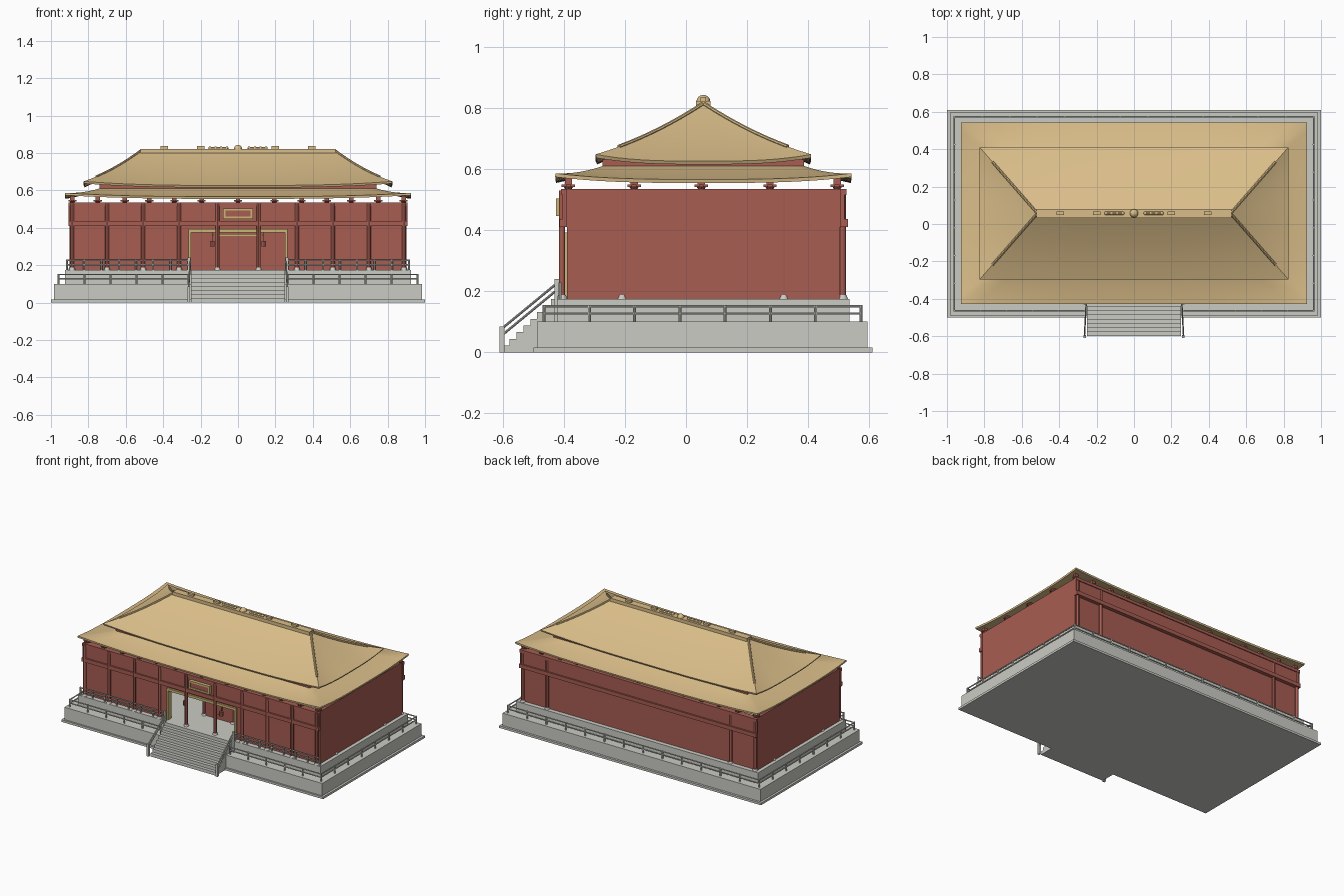
import bpy, bmesh, math
from mathutils import Vector, Matrix

if "Cube" in bpy.data.objects:
    bpy.data.objects.remove(bpy.data.objects["Cube"], do_unlink=True)


def material(name, r, g, b):
    m = bpy.data.materials.new(name)
    m.use_nodes = True
    m.diffuse_color = (r, g, b, 1)
    m.node_tree.nodes["Principled BSDF"].inputs["Base Color"].default_value = (r, g, b, 1)
    return m


STONE = material("pale stone", .60, .60, .56)
RED = material("wall red", .39, .11, .085)
TILE = material("roof tile", .70, .51, .25)
GOLD = material("gold trim", .60, .46, .18)


class Part:
    """Collects boxes, rods and balls into one named object."""

    def __init__(self, name, mat):
        self.name, self.mat, self.bm = name, mat, bmesh.new()

    def box(self, x0, x1, y0, y1, z0, z1):
        size = Matrix.Diagonal((x1 - x0, y1 - y0, z1 - z0, 1))
        mid = Matrix.Translation(((x0 + x1) / 2, (y0 + y1) / 2, (z0 + z1) / 2))
        bmesh.ops.create_cube(self.bm, size=1, matrix=mid @ size)
        return self

    def rod(self, p, q, r, r2=None, sides=10):
        p, q = Vector(p), Vector(q)
        d = q - p
        turn = d.to_track_quat('Z', 'Y').to_matrix().to_4x4()
        bmesh.ops.create_cone(self.bm, cap_ends=True, segments=sides, radius1=r,
                              radius2=r if r2 is None else r2, depth=d.length,
                              matrix=Matrix.Translation((p + q) / 2) @ turn)
        return self

    def ball(self, p, r):
        bmesh.ops.create_uvsphere(self.bm, u_segments=14, v_segments=8, radius=r,
                                  matrix=Matrix.Translation(p))
        return self

    def done(self, solid=0):
        mesh = bpy.data.meshes.new(self.name)
        self.bm.to_mesh(mesh)
        self.bm.free()
        mesh.materials.append(self.mat)
        ob = bpy.data.objects.new(self.name, mesh)
        bpy.context.collection.objects.link(ob)
        bpy.ops.object.select_all(action='DESELECT')
        ob.select_set(True)
        bpy.context.view_layer.objects.active = ob
        if solid:
            mod = ob.modifiers.new("thickness", 'SOLIDIFY')
            mod.thickness, mod.offset = solid, -1
            bpy.ops.object.modifier_apply(modifier=mod.name)
        bpy.ops.object.shade_smooth_by_angle(angle=math.radians(30))
        return ob


# Stepped stone platform
Part("platform_plinth", STONE).box(-1, 1, -.5, .61, 0, .015).done()
Part("platform_lower", STONE).box(-.985, .985, -.488, .595, .015, .10).done()
Part("platform_upper", STONE).box(-.925, .925, -.422, .535, .10, .175).done()

# Front stairs
stairs = Part("front_stairs", STONE)
steps = 8
for i in range(steps):
    stairs.box(-.25, .25, -.60 + i * .0225, -.41, i * .175 / steps, (i + 1) * .175 / steps)
stairs.done()

stair_rail = Part("stair_railings", STONE)
for s in (-1, 1):
    stair_rail.box(s * .263 - .007, s * .263 + .007, -.61, -.594, 0, .085)
    stair_rail.box(s * .262 - .007, s * .262 + .007, -.43, -.416, .10, .24)
    for z in (0, -.022):
        stair_rail.rod((s * .265, -.60, .08 + z), (s * .256, -.43, .22 + z), .004)
stair_rail.done()


# Balustrades
def railing(part, a, b, z, count):
    a, b = Vector(a), Vector(b)
    for h in (.027, .05):
        up = Vector((0, 0, z + h))
        part.rod(a + up, b + up, .004, sides=8)
    for i in range(count + 1):
        p = a.lerp(b, i / count)
        part.rod(p + Vector((0, 0, z)), p + Vector((0, 0, z + .054)), .005, sides=8)


outer = Part("terrace_railing", STONE)
inner = Part("veranda_railing", STONE)
for s in (-1, 1):
    railing(outer, (s * .96, -.465, 0), (s * .96, .573, 0), .10, 7)
    railing(outer, (s * .265, -.465, 0), (s * .96, -.465, 0), .10, 5)
    railing(inner, (s * .268, -.412, 0), (s * .915, -.412, 0), .175, 7)
railing(outer, (-.96, .573, 0), (.96, .573, 0), .10, 13)
outer.done()
inner.done()

# Walls, open in the middle of the front
walls = Part("hall_walls", RED)
for s in (-1, 1):
    walls.box(min(s * .875, s * .9), max(s * .875, s * .9), -.39, .505, .175, .535)
    walls.box(min(s * .265, s * .875), max(s * .265, s * .875), -.39, -.37, .175, .535)
walls.box(-.265, .265, -.39, -.37, .39, .535)
walls.box(-.875, .875, .485, .505, .175, .535)
walls.done()

# Lintel boards across the front and back
lintel = Part("lintel_boards", RED)
for y, s in ((-.39, -1), (.505, 1)):
    for depth, z0, z1 in ((.025, .41, .437), (.014, .437, .515), (.02, .515, .535)):
        lintel.box(-.905, .905, min(y, y + s * depth), max(y, y + s * depth), z0, z1)
lintel.done()

# Columns on stone bases
columns = Part("columns", RED)
bases = Part("column_bases", STONE)
places = []
for s in (-1, 1):
    places += [(s * x, -.406) for x in (.11, .315, .507, .70, .887)]
    places += [(s * x, .513) for x in (.70, .887)]
    places += [(s * .89, -.21), (s * .89, .32), (s * .11, -.21)]
for x, y in places:
    top = .36 if abs(x) < .2 and y > -.3 else .53
    columns.rod((x, y, .175), (x, y, top), .0105, sides=12)
    bases.rod((x, y, .175), (x, y, .187), .017, .013, sides=12)
columns.done()
bases.done()

# Entrance frame, inner screen, lanterns
frame = Part("entrance_frame", GOLD)
for s in (-1, 1):
    frame.box(s * .258 - .007, s * .258 + .007, -.403, -.368, .175, .39)
frame.box(-.265, .265, -.403, -.368, .375, .392)
frame.box(-.13, .13, -.22, -.20, .355, .366)
frame.done()
Part("inner_screen", RED).box(-.12, .12, -.212, -.204, .175, .355).done()
panel = Part("screen_panel", RED)
panel.box(-.03, .03, -.22, -.212, .21, .315).done()
lanterns = Part("lanterns", RED)
for s in (-1, 1):
    lanterns.rod((s * .138, -.38, .30), (s * .138, -.38, .33), .013, sides=12)
    lanterns.rod((s * .138, -.38, .33), (s * .138, -.38, .39), .002, sides=6)
lanterns.done()

# Name board left blank
Part("sign_board", RED).box(-.07, .07, -.42, -.39, .458, .493).done()
sign = Part("sign_border", GOLD)
for z in (.453, .497):
    sign.box(-.08, .08, -.426, -.39, z - .006, z + .006)
for x in (-.074, .074):
    sign.box(x - .006, x + .006, -.426, -.39, .453, .497)
sign.done()

# Bracket sets under the lower eaves
brackets = Part("eave_brackets", RED)
spots = [(x * s, y) for x in (.195, .34, .475, .605, .75, .885) for s in (-1, 1) for y in (-.385, .495)]
spots += [(0, -.385), (0, .495)]
spots += [(s * .885, y) for s in (-1, 1) for y in (-.17, .05, .275)]
for x, y in spots:
    brackets.rod((x, y, .533), (x, y, .543), .010, .016, sides=8)
    brackets.box(x - .022, x + .022, y - .008, y + .008, .541, .549)
    brackets.box(x - .008, x + .008, y - .022, y + .022, .541, .549)
    brackets.box(x - .012, x + .012, y - .012, y + .012, .549, .57)
brackets.done()

Part("upper_storey", RED).box(-.74, .74, -.273, .387, .59, .632).done()

# Hipped roofs with lifted corners
ROOF_Y = .057


def roof_point(spec, side, u, t):
    (ex, ey), (rx, ry), z, rise, lift, sag = spec
    hx, hy = ex + (rx - ex) * t, ey + (ry - ey) * t
    x, y = [(u * hx, -hy), (hx, u * hy), (-u * hx, hy), (-hx, -u * hy)][side]
    h = z + rise * ((1 - sag) * t + sag * t * t) + lift * abs(u) ** 3 * (1 - t) ** 2
    return Vector((x, y + ROOF_Y, h))


def roof(name, spec, thick, nu=20, nt=8):
    part = Part(name, TILE)
    for side in range(4):
        grid = [[part.bm.verts.new(roof_point(spec, side, 2 * i / nu - 1, j / nt))
                 for i in range(nu + 1)] for j in range(nt + 1)]
        for j in range(nt):
            for i in range(nu):
                part.bm.faces.new((grid[j][i], grid[j][i + 1], grid[j + 1][i + 1], grid[j + 1][i]))
    bmesh.ops.remove_doubles(part.bm, verts=part.bm.verts, dist=.0005)
    return part.done(thick)


LOWER = ((.925, .485), (.74, .33), .566, .044, .02, .25)
UPPER = ((.825, .353), (.52, .004), .626, .186, .022, .22)
roof("lower_roof", LOWER, .012)
roof("upper_roof", UPPER, .012)

# Hip ridges along the upper roof corners
hips = Part("hip_ridges", TILE)
for side in range(4):
    pts = [roof_point(UPPER, side, 1, .22 + .78 * i / 8) for i in range(9)]
    for p, q in zip(pts, pts[1:]):
        hips.rod(p, q, .007, sides=8)
hips.done()

# Main ridge with its ornaments
ridge = Part("main_ridge", TILE)
ridge.box(-.522, .522, ROOF_Y - .024, ROOF_Y + .024, .79, .822)
for s in (-1, 1):
    for x in (.2, .395):
        ridge.box(s * x - .02, s * x + .02, ROOF_Y - .009, ROOF_Y + .009, .82, .836)
    ridge.rod((s * .055, ROOF_Y, .824), (s * .155, ROOF_Y, .824), .009)
    for i in range(4):
        ridge.ball((s * (.06 + i * .03), ROOF_Y, .826), .009)
ridge.ball((0, ROOF_Y, .82), .023)
ridge.done()
